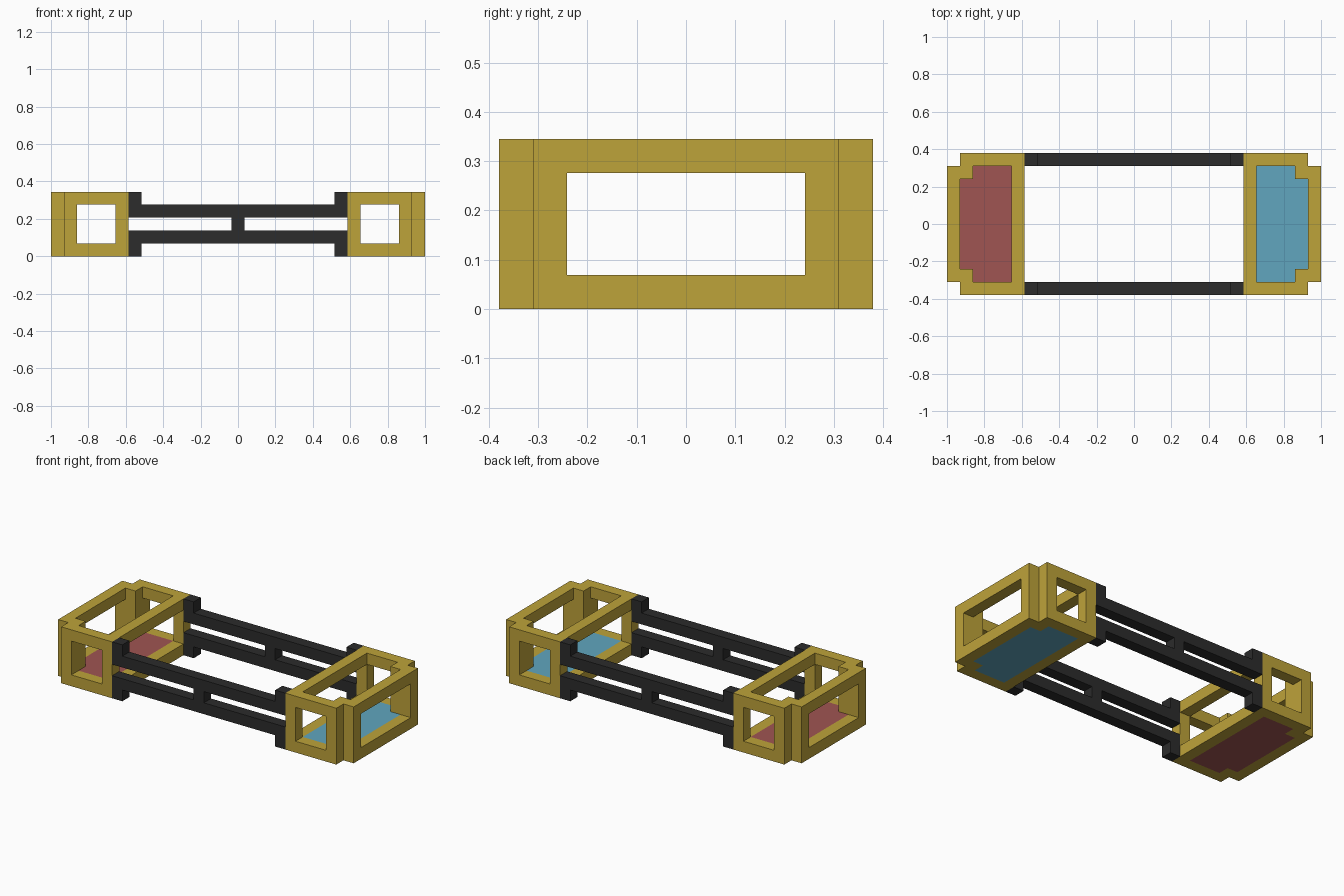
import bpy
import bmesh
from math import pi
from mathutils import Matrix

if "Cube" in bpy.data.objects:
    bpy.data.objects.remove(bpy.data.objects["Cube"])

U = 2 / 29  # one bar thickness


def material(name, rgb):
    mat = bpy.data.materials.new(name)
    mat.use_nodes = True
    mat.diffuse_color = (*rgb, 1)
    mat.node_tree.nodes["Principled BSDF"].inputs["Base Color"].default_value = (*rgb, 1)
    return mat


gold = material("gold", (0.515, 0.366, 0.042))
black = material("black", (0.025, 0.025, 0.025))
red = material("red", (0.352, 0.089, 0.084))
blue = material("blue", (0.119, 0.381, 0.521))


def prism(bm, outline, low, high, caps=True, hole=None):
    """Extrude a counter-clockwise outline, optionally with a matching hole."""
    def loop(points, z):
        return [bm.verts.new((x, y, z)) for x, y in points]

    def bridge(a, b):
        for i in range(len(a)):
            j = (i + 1) % len(a)
            bm.faces.new((a[i], a[j], b[j], b[i]))

    bottom, top = loop(outline, low), loop(outline, high)
    bridge(bottom, top)
    if hole:
        hole_bottom, hole_top = loop(hole, low), loop(hole, high)
        bridge(top, hole_top)
        bridge(hole_top, hole_bottom)
        bridge(hole_bottom, bottom)
    elif caps:
        bm.faces.new(top)
        bm.faces.new(bottom[::-1])


def finish(bm, name, mat, turn):
    bm.transform(turn @ Matrix.Scale(U, 4))
    mesh = bpy.data.meshes.new(name)
    bm.to_mesh(mesh)
    bm.free()
    mesh.materials.append(mat)
    bpy.context.collection.objects.link(bpy.data.objects.new(name, mesh))


def mirror_y(points):
    return [(x, -y) for x, y in reversed(points)]


# Plan outlines of an end cage, in bar thicknesses
half_outer = [(8.5, -5.5), (13.5, -5.5), (13.5, -4.5), (14.5, -4.5)]
half_inner = [(9.5, -4.5), (12.5, -4.5), (12.5, -3.5), (13.5, -3.5)]
outer = half_outer + mirror_y(half_outer)
inner = half_inner + mirror_y(half_inner)
inner_post = [(8.5, -5.5), (9.5, -5.5), (9.5, -4.5), (8.5, -4.5)]
corner_post = [(12.5, -5.5), (13.5, -5.5), (13.5, -4.5),
               (14.5, -4.5), (14.5, -3.5), (12.5, -3.5)]

# End cages with coloured floors
for side, floor_mat, angle in (("left", blue, 0), ("right", red, pi)):
    turn = Matrix.Rotation(angle, 4, "Z")
    bm = bmesh.new()
    prism(bm, outer, 0, 1, hole=inner)
    prism(bm, outer, 4, 5, hole=inner)
    for post in (inner_post, corner_post):
        prism(bm, post, 1, 4, caps=False)
        prism(bm, mirror_y(post), 1, 4, caps=False)
    finish(bm, side + "_cage", gold, turn)

    bm = bmesh.new()
    prism(bm, inner, 0, 1)
    finish(bm, side + "_floor", floor_mat, turn)

# Double side rails with end brackets and a middle tie
half_rail = [(7.5, 1), (7.5, 0), (8.5, 0), (8.5, 2), (0.5, 2),
             (0.5, 3), (8.5, 3), (8.5, 5), (7.5, 5), (7.5, 4)]
rail = half_rail + [(-x, z) for x, z in reversed(half_rail)]
upright = Matrix.Rotation(pi / 2, 4, "X")
for name, low in (("front_rail", 4.5), ("back_rail", -5.5)):
    bm = bmesh.new()
    prism(bm, rail, low, low + 1)
    finish(bm, name, black, upright)
